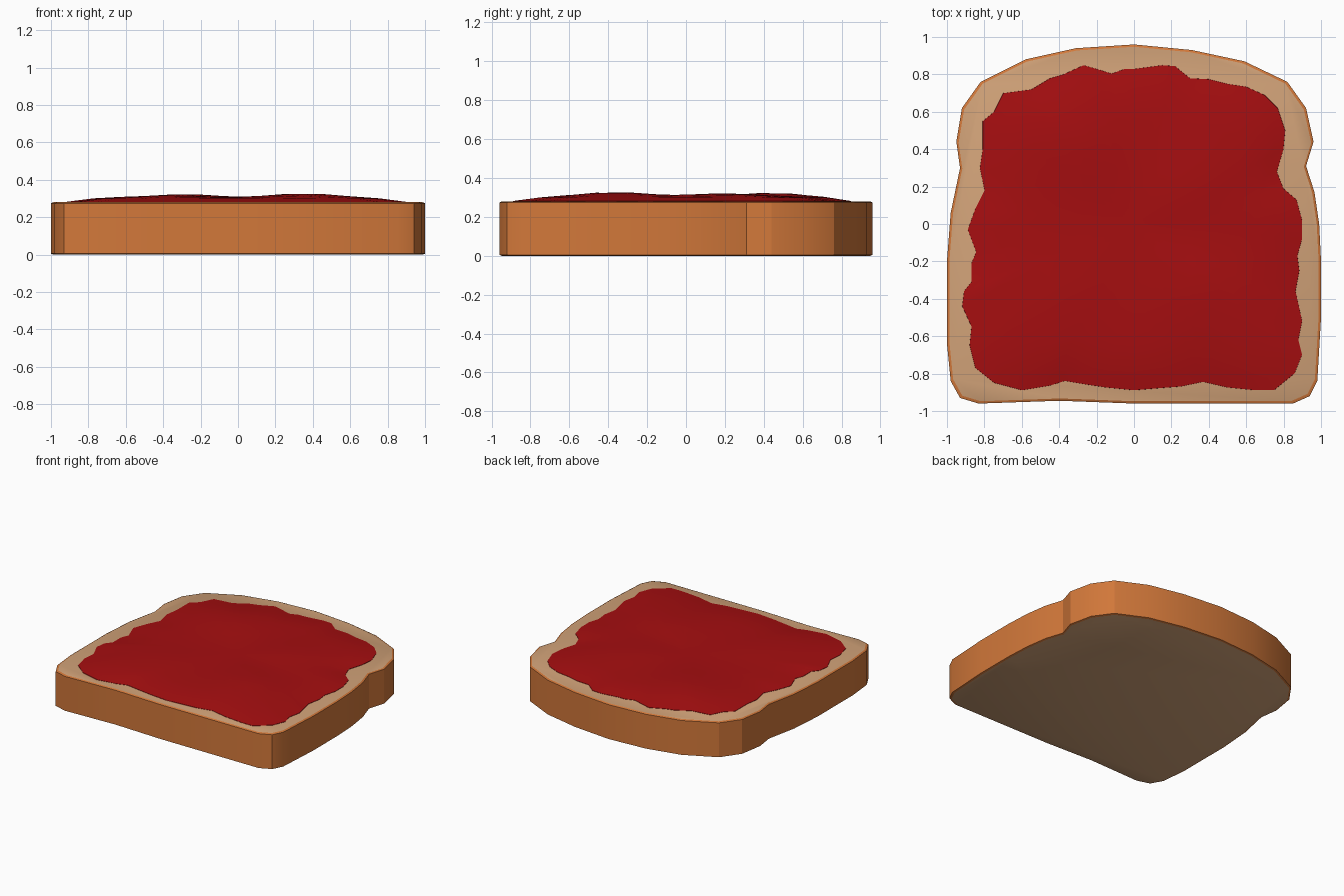
import bpy, bmesh, math

if "Cube" in bpy.data.objects:
    bpy.data.objects.remove(bpy.data.objects["Cube"])

TOP = 0.28


def material(name, srgb):
    m = bpy.data.materials.new(name)
    lin = [((c / 255 + 0.055) / 1.055) ** 2.4 if c > 10 else c / 255 / 12.92 for c in srgb]
    m.diffuse_color = (*lin, 1)
    m.use_nodes = True
    m.node_tree.nodes["Principled BSDF"].inputs["Base Color"].default_value = m.diffuse_color
    return m


crust = material("crust brown", (210, 120, 58))
crumb = material("bread crumb tan", (209, 162, 120))
jam_red = material("jam red", (166, 14, 16))


def finish(bm, name, mats, angle):
    bmesh.ops.recalc_face_normals(bm, faces=bm.faces)
    me = bpy.data.meshes.new(name)
    bm.to_mesh(me)
    bm.free()
    ob = bpy.data.objects.new(name, me)
    bpy.context.collection.objects.link(ob)
    for m in mats:
        me.materials.append(m)
    bpy.ops.object.select_all(action='DESELECT')
    ob.select_set(True)
    bpy.context.view_layer.objects.active = ob
    bpy.ops.object.shade_smooth_by_angle(angle=math.radians(angle))
    return ob


def ring(bm, pts, scale, height):
    return [bm.verts.new((x * scale, y * scale, height(x * scale, y * scale))) for x, y in pts]


def bridge(bm, a, b, mat=0):
    for i in range(len(a)):
        j = (i + 1) % len(a)
        bm.faces.new((a[i], a[j], b[j], b[i])).material_index = mat


# Bread slice: crust wall with a thin rim, crumb on both flat faces
bread_outline = [
    (0, .96), (.31, .93), (.59, .87), (.82, .76), (.92, .62), (.96, .44),
    (.92, .31), (.965, .17), (.99, 0), (1, -.2), (1, -.5), (.98, -.84),
    (.94, -.92), (.85, -.96), (0, -.96), (-.4, -.945), (-.83, -.96), (-.93, -.93),
    (-.98, -.84), (-1, -.64), (-1, -.2), (-.98, .06), (-.93, .3), (-.95, .44),
    (-.92, .62), (-.82, .76), (-.58, .88), (-.31, .94)]
bm = bmesh.new()
rings = [ring(bm, bread_outline, s, lambda x, y, z=z: z)
         for s, z in ((.988, 0), (1, .005), (1, TOP - .006), (.987, TOP))]
for lower, upper in zip(rings, rings[1:]):
    bridge(bm, lower, upper)
bm.faces.new(rings[0]).material_index = 1
bm.faces.new(rings[-1]).material_index = 1
finish(bm, "bread_slice", [crust, crumb], 25)

# Jam: wavy outline, gently domed with a few low bumps
jam_outline = [
    (0, .83), (.15, .85), (.22, .845), (.3, .78), (.4, .775), (.5, .75), (.6, .735),
    (.7, .69), (.77, .62), (.81, .5), (.8, .4), (.765, .28), (.8, .19), (.87, .13),
    (.9, .02), (.9, -.08), (.875, -.17), (.885, -.25), (.865, -.36), (.885, -.45),
    (.9, -.52), (.88, -.62), (.9, -.7), (.86, -.8), (.75, -.89), (.65, -.89),
    (.5, -.875), (.37, -.845), (.25, -.87), (.12, -.88), (0, -.89), (-.15, -.875),
    (-.25, -.86), (-.37, -.84), (-.45, -.865), (-.6, -.89), (-.75, -.85), (-.85, -.77),
    (-.88, -.65), (-.87, -.55), (-.92, -.44), (-.91, -.36), (-.87, -.31), (-.87, -.21),
    (-.845, -.15), (-.89, -.03), (-.85, .08), (-.8, .18), (-.825, .3), (-.81, .4),
    (-.81, .55), (-.75, .6), (-.7, .7), (-.55, .72), (-.45, .78), (-.38, .8),
    (-.27, .85), (-.2, .83), (-.12, .805), (-.05, .83)]
bumps = [(.35, -.37, .022), (-.3, .44, .018), (.3, .2, .014), (-.4, -.4, .01)]


def jam_height(x, y, base):
    return TOP + base + min(1, base / .024) * sum(
        h * math.exp(-((x - u) ** 2 + (y - v) ** 2) / .05) for u, v, h in bumps)


bm = bmesh.new()
bottom = ring(bm, jam_outline, 1, lambda x, y: TOP - .004)
bm.faces.new(bottom)
prev = bottom
for s, base in ((.998, .002), (.93, .01), (.84, .02), (.7, .025), (.52, .026),
                (.35, .027), (.18, .027), (.06, .027)):
    cur = ring(bm, jam_outline, s, lambda x, y, b=base: jam_height(x, y, b))
    bridge(bm, prev, cur)
    prev = cur
bm.faces.new(prev)
finish(bm, "jam_spread", [jam_red], 40)
